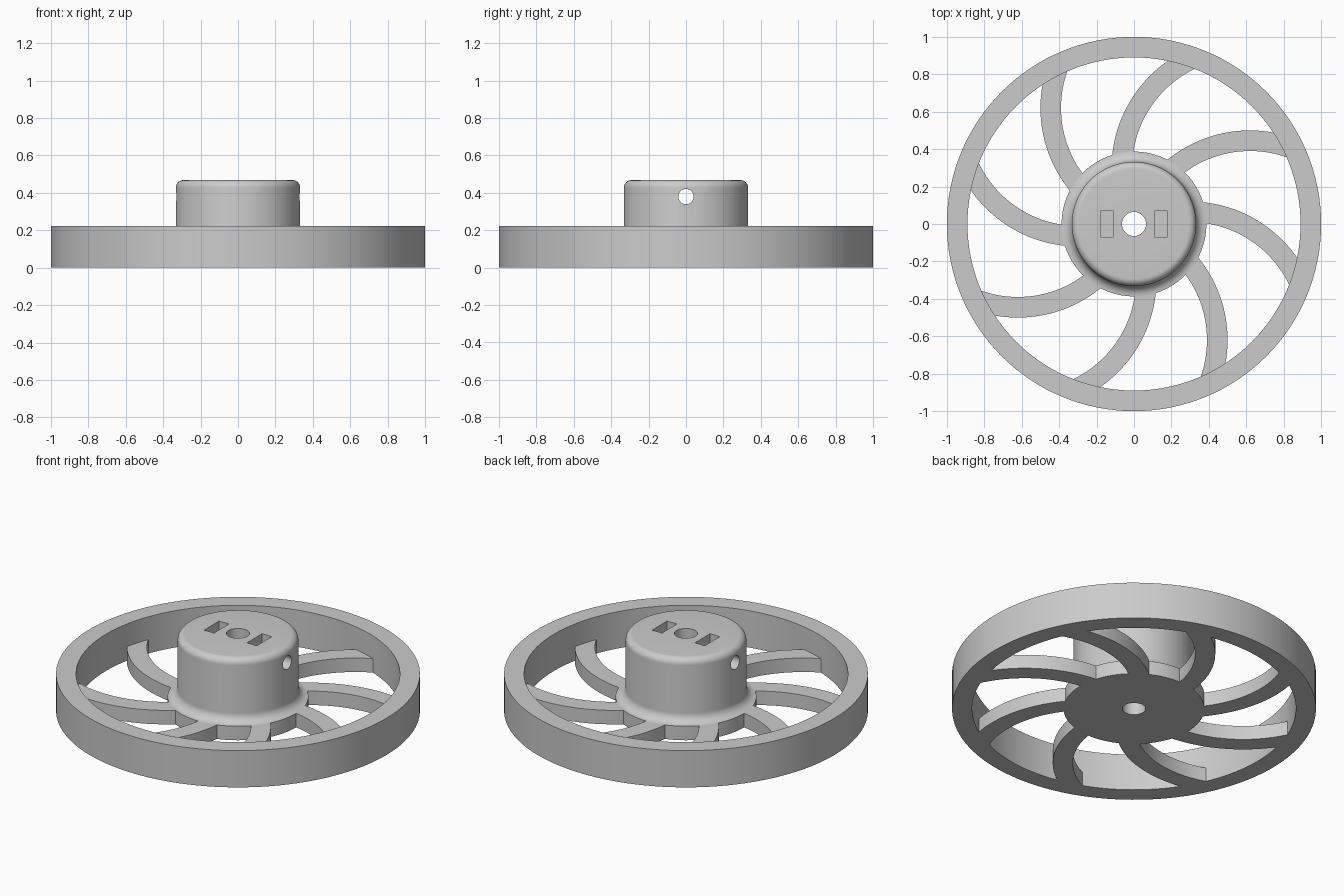
import bpy, bmesh, math
from mathutils import Matrix, Vector

if "Cube" in bpy.data.objects:
    bpy.data.objects.remove(bpy.data.objects["Cube"])

grey = bpy.data.materials.new("plain_grey")
grey.diffuse_color = (0.6, 0.6, 0.6, 1)
grey.use_nodes = True
grey.node_tree.nodes["Principled BSDF"].inputs["Base Color"].default_value = grey.diffuse_color


def make(name, bm):
    bmesh.ops.recalc_face_normals(bm, faces=bm.faces)
    me = bpy.data.meshes.new(name)
    bm.to_mesh(me)
    bm.free()
    me.materials.append(grey)
    ob = bpy.data.objects.new(name, me)
    bpy.context.collection.objects.link(ob)
    return ob


def activate(ob):
    bpy.ops.object.select_all(action='DESELECT')
    ob.select_set(True)
    bpy.context.view_layer.objects.active = ob


def smooth(ob):
    activate(ob)
    bpy.ops.object.shade_smooth_by_angle(angle=math.radians(30))


def lathe(name, profile, n=128):
    """Closed (radius, height) profile turned around z."""
    bm = bmesh.new()
    rings = [[bm.verts.new((r * math.cos(a), r * math.sin(a), z)) for r, z in profile]
             for a in (2 * math.pi * i / n for i in range(n))]
    m = len(profile)
    for i in range(n):
        a, b = rings[i], rings[(i + 1) % n]
        for j in range(m):
            k = (j + 1) % m
            bm.faces.new((a[j], b[j], b[k], a[k]))
    return make(name, bm)


def arc(cx, cz, r, a0, a1, n=8):
    return [(cx + r * math.cos(math.radians(a0 + (a1 - a0) * i / n)),
             cz + r * math.sin(math.radians(a0 + (a1 - a0) * i / n))) for i in range(n + 1)]


# Outer rim
WEB = 0.085
smooth(lathe("rim", [(0.89, 0), (1, 0), (1, 0.223), (0.89, 0.223)]))

# Hub with flange, concave fillet, rounded top and axle bore
hub = lathe("hub", [(0.064, 0), (0.387, 0)]
            + arc(0.387, WEB + 0.055, 0.055, 270, 180)
            + arc(0.292, 0.428, 0.04, 0, 90)
            + [(0.064, 0.468)])
# Flange edge corner
bm = bmesh.new()
bm.from_mesh(hub.data)
bmesh.ops.recalc_face_normals(bm, faces=bm.faces)
bm.to_mesh(hub.data)
bm.free()

# Cutters: cross hole through the hub and two square pockets
cutters = []
bm = bmesh.new()
bmesh.ops.create_cone(bm, cap_ends=True, segments=40, radius1=0.041, radius2=0.041, depth=1,
                      matrix=Matrix.Translation((0, 0, 0.38)) @ Matrix.Rotation(math.pi / 2, 4, 'Y'))
cutters.append(make("cross_hole_cutter", bm))
for s in (-1, 1):
    bm = bmesh.new()
    bmesh.ops.create_cube(bm, size=1, matrix=Matrix.Translation((s * 0.144, 0, 0.41))
                          @ Matrix.Diagonal((0.066, 0.144, 0.2, 1)))
    cutters.append(make("pocket_cutter", bm))
for c in cutters:
    c.hide_render = True
    activate(hub)
    mod = hub.modifiers.new("cut", 'BOOLEAN')
    mod.operation, mod.solver, mod.object = 'DIFFERENCE', 'EXACT', c
    bpy.ops.object.modifier_apply(modifier=mod.name)
    bpy.data.objects.remove(c)
smooth(hub)

# Curved spokes: two concentric arcs trimmed at the hub and the rim
CENTRE = Vector((0.62, -0.2))


def trim_angle(R, r, side):
    """Angle on the spoke arc (radius R) where it meets a circle r about the axis."""
    d = CENTRE.length
    inner = math.acos((R * R + d * d - r * r) / (2 * R * d))
    return math.atan2(-CENTRE.y, -CENTRE.x) - inner


def spoke(index, n=20):
    bm = bmesh.new()
    rot = Matrix.Rotation(index * math.pi / 4, 3, 'Z')
    sections = []
    for i in range(n + 1):
        pts = []
        for R in (0.59, 0.70):
            a0, a1 = trim_angle(R, 0.383, 0), trim_angle(R, 0.895, 0)
            a = a0 + (a1 - a0) * i / n
            x, y = CENTRE.x + R * math.cos(a), CENTRE.y + R * math.sin(a)
            pts += [rot @ Vector((x, y, 0)), rot @ Vector((x, y, WEB))]
        lo_in, hi_in, lo_out, hi_out = pts
        sections.append([bm.verts.new(p) for p in (lo_in, hi_in, hi_out, lo_out)])
    for a, b in zip(sections, sections[1:]):
        for j in range(4):
            k = (j + 1) % 4
            bm.faces.new((a[j], a[k], b[k], b[j]))
    bm.faces.new(sections[0])
    bm.faces.new(sections[-1])
    smooth(make(f"spoke_{index + 1}", bm))


for i in range(8):
    spoke(i)
